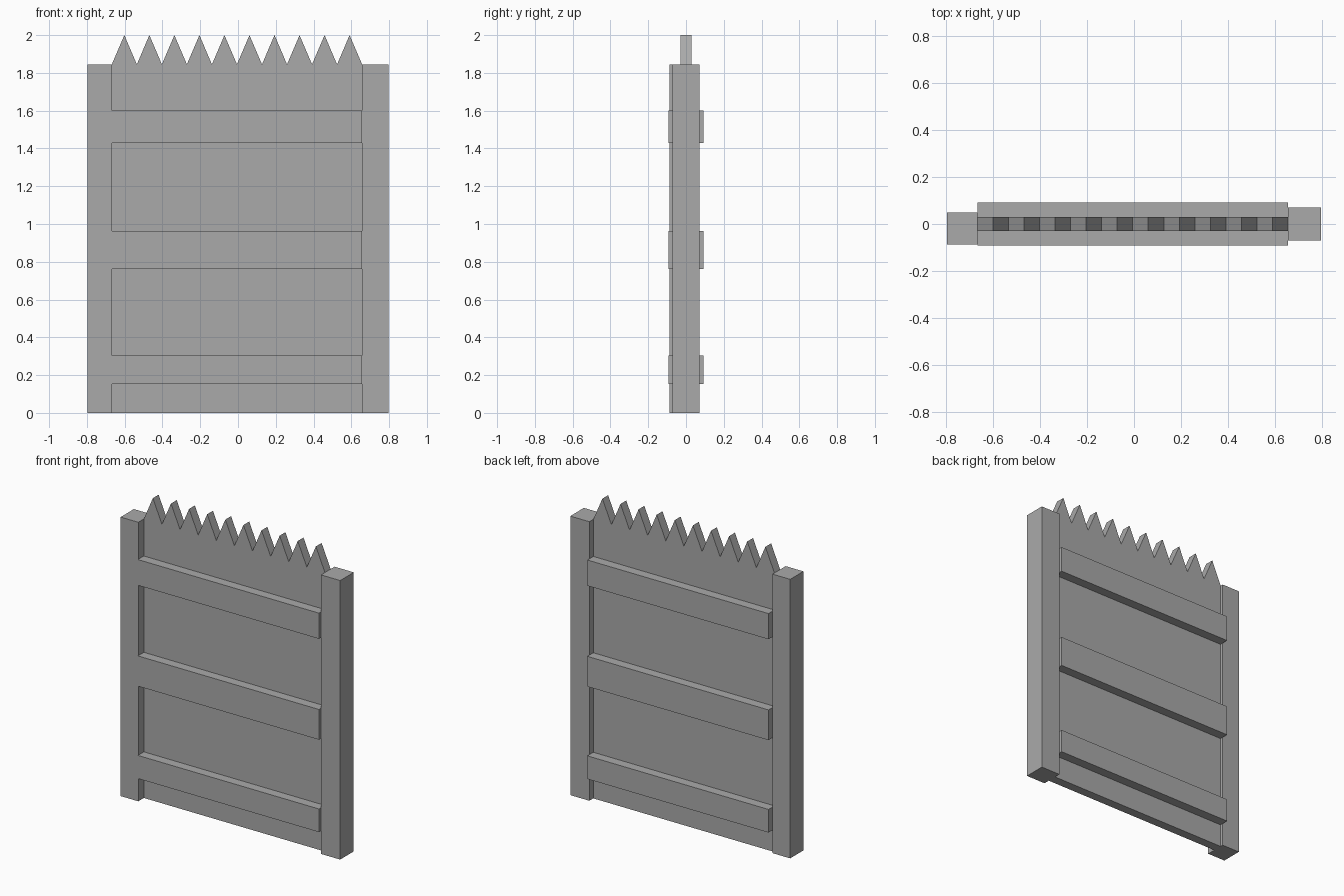
import bpy
import bmesh

cube = bpy.data.objects.get("Cube")
if cube:
    bpy.data.objects.remove(cube, do_unlink=True)

GREY = (0.4, 0.4, 0.4, 1.0)
mat = bpy.data.materials.new("plain_grey")
mat.use_nodes = True
mat.diffuse_color = GREY
mat.node_tree.nodes["Principled BSDF"].inputs["Base Color"].default_value = GREY


def extruded(name, outline, y0, y1):
    """Extrude an x-z outline from y0 to y1."""
    bm = bmesh.new()
    face = bm.faces.new([bm.verts.new((x, y0, z)) for x, z in outline])
    new = bmesh.ops.extrude_face_region(bm, geom=[face])["geom"]
    verts = [v for v in new if isinstance(v, bmesh.types.BMVert)]
    bmesh.ops.translate(bm, verts=verts, vec=(0, y1 - y0, 0))
    bmesh.ops.recalc_face_normals(bm, faces=bm.faces)
    mesh = bpy.data.meshes.new(name)
    bm.to_mesh(mesh)
    bm.free()
    mesh.materials.append(mat)
    obj = bpy.data.objects.new(name, mesh)
    bpy.context.collection.objects.link(obj)
    return obj


def box(name, x0, x1, y0, y1, z0, z1):
    return extruded(name, [(x0, z0), (x1, z0), (x1, z1), (x0, z1)], y0, y1)


INNER_R, INNER_L = -0.668, 0.657   # inner edges of the two posts
SHOULDER, TIP = 1.845, 2.0
TEETH = 10

# Posts, set at slightly different depths
box("right_post", -0.797, INNER_R, -0.088, 0.05, 0, SHOULDER)
box("left_post", INNER_L, 0.797, -0.071, 0.071, 0, SHOULDER)

# Panel with a saw-tooth top edge
pitch = (INNER_L - INNER_R) / TEETH
outline = [(INNER_R, 0), (INNER_L, 0)]
for i in range(TEETH):
    x = INNER_L - i * pitch
    outline += [(x, SHOULDER), (x - pitch / 2, TIP)]
outline.append((INNER_R, SHOULDER))
extruded("toothed_panel", outline, -0.03, 0.03)

# Cross rails, proud of the panel on both sides
rails = {"lower": (0.152, 0.305), "middle": (0.763, 0.963), "upper": (1.43, 1.6)}
for level, (z0, z1) in rails.items():
    box(level + "_rail", INNER_R, INNER_L, -0.092, 0.092, z0, z1)
